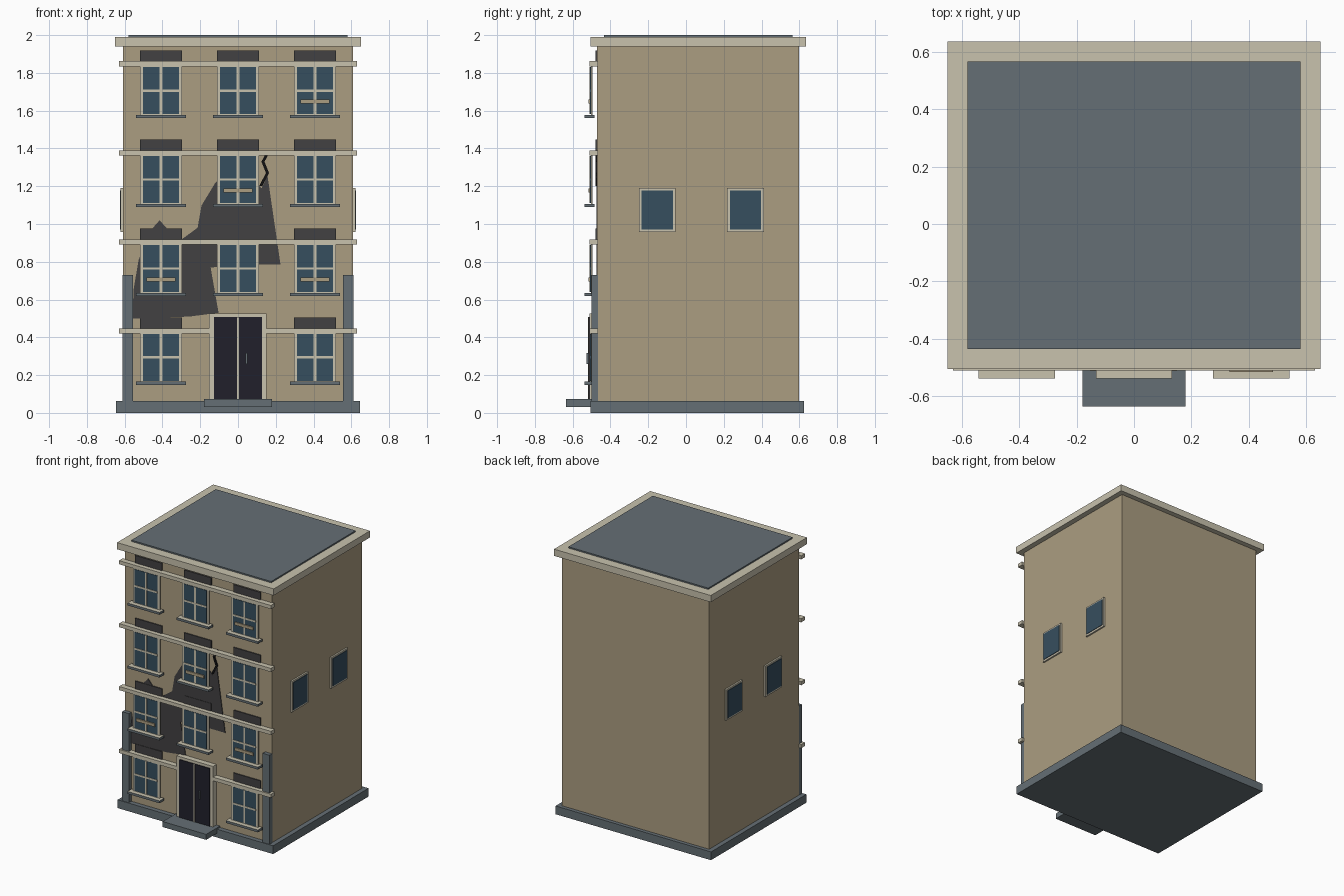
import bpy, bmesh

if "Cube" in bpy.data.objects:
    bpy.data.objects.remove(bpy.data.objects["Cube"])

def material(name, rgb):
    lin = [((c / 255 + 0.055) / 1.055) ** 2.4 for c in rgb]
    m = bpy.data.materials.new(name)
    m.diffuse_color = (*lin, 1)
    m.use_nodes = True
    m.node_tree.nodes["Principled BSDF"].inputs["Base Color"].default_value = m.diffuse_color
    return m

WALL = material("tan_wall", (171, 157, 129))
TRIM = material("pale_trim", (200, 194, 174))
SLATE = material("slate_grey", (101, 111, 117))
GLASS = material("blue_glass", (54, 78, 94))
SOOT = material("charcoal", (66, 65, 66))
DOOR = material("dark_door", (33, 32, 43))
CRACK = material("crack_black", (18, 18, 20))


def finish(name, bm, mat):
    bmesh.ops.recalc_face_normals(bm, faces=bm.faces)
    me = bpy.data.meshes.new(name)
    bm.to_mesh(me)
    bm.free()
    me.materials.append(mat)
    ob = bpy.data.objects.new(name, me)
    bpy.context.collection.objects.link(ob)
    return ob


def box(name, x, y, z, mat):
    """Box from (min, max) ranges."""
    bm = bmesh.new()
    bmesh.ops.create_cube(bm, size=1)
    for v in bm.verts:
        v.co = [r[0] if c < 0 else r[1] for c, r in zip(v.co, (x, y, z))]
    return finish(name, bm, mat)


def plate(name, outline, y, depth, mat):
    """Flat x-z outline, thickened toward the wall."""
    bm = bmesh.new()
    f = bm.faces.new([bm.verts.new((px, y, pz)) for px, pz in outline])
    ext = bmesh.ops.extrude_face_region(bm, geom=[f], use_keep_orig=True)
    for v in ext["geom"]:
        if isinstance(v, bmesh.types.BMVert):
            v.co.y += depth
    return finish(name, bm, mat)


# main masses
box("body", (-0.61, 0.61), (-0.47, 0.597), (0.03, 1.95), WALL)
box("plinth", (-0.645, 0.645), (-0.505, 0.625), (0, 0.062), SLATE)
box("cornice", (-0.65, 0.65), (-0.505, 0.635), (1.94, 1.99), TRIM)
box("roof", (-0.58, 0.58), (-0.435, 0.565), (1.95, 2.0), SLATE)

# string courses and corner piers
for i in range(4):
    z = 0.419 + 0.472 * i
    box("string_course", (-0.63, 0.63), (-0.51, -0.465), (z, z + 0.027), TRIM)
for s in (-1, 1):
    box("corner_pier", sorted((s * 0.555, s * 0.611)), (-0.5, -0.465), (0.05, 0.73), SLATE)


def front_window(cx, z, boarded):
    """Window whose sill bottom is at z."""
    box("window_frame", (cx - 0.112, cx + 0.112), (-0.504, -0.495),
        (z + 0.01, z + 0.29), TRIM)
    box("window_glass", (cx - 0.095, cx + 0.095), (-0.507, -0.5),
        (z + 0.022, z + 0.27), GLASS)
    box("mullion", (cx - 0.007, cx + 0.007), (-0.51, -0.503), (z + 0.022, z + 0.27), TRIM)
    box("glazing_bar", (cx - 0.095, cx + 0.095), (-0.51, -0.503),
        (z + 0.14, z + 0.153), TRIM)
    sill = box("sill", (cx - 0.133, cx + 0.133), (-0.537, -0.485), (z, z + 0.018), SLATE)
    sill.data.materials.append(TRIM)
    for p in sill.data.polygons:
        p.material_index = int(p.normal.z > 0.5)
    box("soot_lintel", (cx - 0.112, cx + 0.112), (-0.478, -0.469),
        (z + 0.28, z + 0.358), SOOT)
    if boarded:
        box("board", (cx - 0.076, cx + 0.076), (-0.515, -0.506),
            (z + 0.078, z + 0.1), WALL)


BOARDED = {(3, 1), (2, 0), (1, -1), (1, 1)}
for row in range(4):
    for col in (-1, 0, 1):
        if (row, col) != (0, 0):
            front_window(col * 0.408, 0.147 + 0.471 * row, (row, col) in BOARDED)

# side windows
for s in (-1, 1):
    for cy in (-0.152, 0.315):
        box("side_frame", sorted((s * 0.6, s * 0.622)), (cy - 0.097, cy + 0.097),
            (0.958, 1.19), TRIM)
        box("side_glass", sorted((s * 0.618, s * 0.626)), (cy - 0.083, cy + 0.083),
            (0.972, 1.178), GLASS)

# entrance
box("door_frame", (-0.153, 0.15), (-0.511, -0.47), (0.06, 0.527), TRIM)
box("door", (-0.128, 0.126), (-0.516, -0.5), (0.07, 0.507), DOOR)
box("door_split", (-0.004, 0.004), (-0.52, -0.513), (0.07, 0.507), TRIM)
box("door_handle", (0.04, 0.05), (-0.526, -0.515), (0.258, 0.318), SLATE)
box("step", (-0.18, 0.18), (-0.635, -0.47), (0.032, 0.073), SLATE)

# fire damage on the facade
plate("scorch_patch", [
    (-0.558, 0.499), (-0.553, 0.653), (-0.526, 0.81), (-0.468, 0.96), (-0.415, 1.02),
    (-0.362, 0.96), (-0.299, 0.918), (-0.214, 0.98), (-0.193, 1.098), (-0.119, 1.22),
    (0.0, 1.3), (0.125, 1.19), (0.156, 1.257), (0.225, 0.785), (0.114, 0.785),
    (-0.145, 0.77), (-0.103, 0.53), (-0.257, 0.51)], -0.475, 0.007, SOOT)

# jagged crack
path = [(0.165, 1.39), (0.132, 1.33), (0.156, 1.27), (0.12, 1.2)]
left = [(x - 0.008, z) for x, z in path]
right = [(x + 0.008, z) for x, z in reversed(path)]
plate("wall_crack", left + right, -0.478, 0.009, CRACK)
